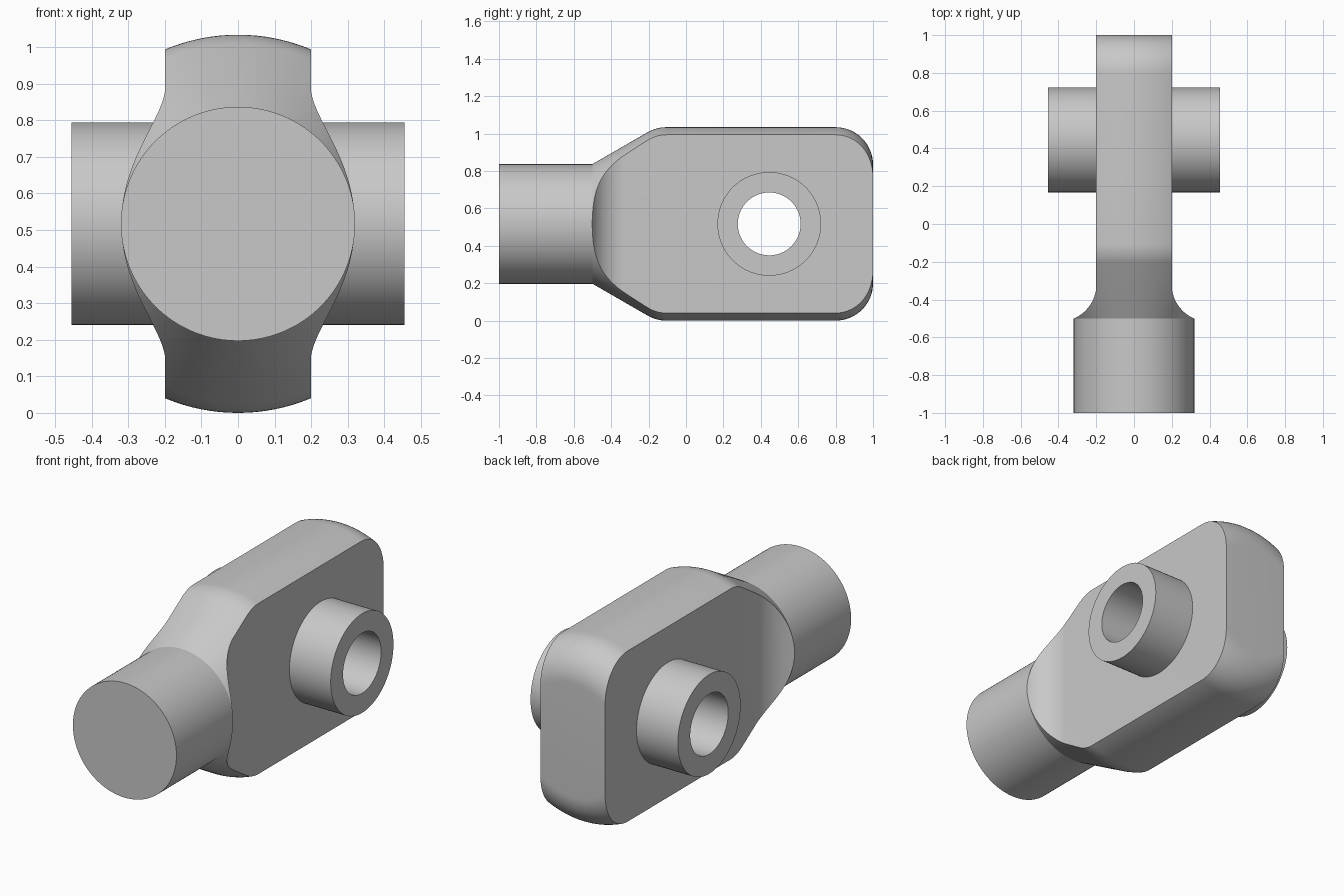
import bpy, bmesh, math
from mathutils import Matrix, Vector

cube = bpy.data.objects.get("Cube")
if cube:
    bpy.data.objects.remove(cube, do_unlink=True)

MID_Z = 0.517          # height of the shank axis
BODY_R, SHANK_R = 0.517, 0.32
HALF_T = 0.2           # half thickness of the flat tongue
PIN_Y = 0.445          # cross bore position

steel = bpy.data.materials.new("plain_grey")
steel.use_nodes = True
grey = (0.58, 0.58, 0.58, 1)
steel.diffuse_color = grey
steel.node_tree.nodes["Principled BSDF"].inputs["Base Color"].default_value = grey


def to_object(name, bm):
    bmesh.ops.recalc_face_normals(bm, faces=bm.faces)
    mesh = bpy.data.meshes.new(name)
    bm.to_mesh(mesh)
    bm.free()
    mesh.materials.append(steel)
    obj = bpy.data.objects.new(name, mesh)
    bpy.context.collection.objects.link(obj)
    return obj


def arc(cx, cy, r, start, end, steps):
    angles = [math.radians(start + (end - start) * i / steps) for i in range(steps + 1)]
    return [(cx + r * math.cos(a), cy + r * math.sin(a)) for a in angles]


def lathe(name, profile, segments=128):
    """Closed solid of revolution round the y axis from (y, radius) points."""
    bm = bmesh.new()
    rings = []
    for y, r in profile:
        turn = [2 * math.pi * i / segments for i in range(segments)]
        rings.append([bm.verts.new((r * math.sin(a), y, MID_Z + r * math.cos(a))) for a in turn])
    for a, b in zip(rings, rings[1:]):
        for i in range(segments):
            j = (i + 1) % segments
            bm.faces.new((a[i], a[j], b[j], b[i]))
    bm.faces.new(rings[0])
    bm.faces.new(rings[-1])
    return to_object(name, bm)


def prism(name, outline):
    """Vertical extrusion of an (x, y) outline."""
    bm = bmesh.new()
    face = bm.faces.new([bm.verts.new((x, y, -0.3)) for x, y in outline])
    moved = bmesh.ops.extrude_face_region(bm, geom=[face])["geom"]
    bmesh.ops.translate(bm, vec=(0, 0, 1.7),
                        verts=[v for v in moved if isinstance(v, bmesh.types.BMVert)])
    return to_object(name, bm)


def cross_cylinder(name, radius, length):
    bm = bmesh.new()
    place = Matrix.Translation((0, PIN_Y, MID_Z)) @ Matrix.Rotation(math.pi / 2, 4, "Y")
    bmesh.ops.create_cone(bm, cap_ends=True, segments=96, radius1=radius,
                          radius2=radius, depth=length, matrix=place)
    return to_object(name, bm)


def combine(target, tool, operation):
    mod = target.modifiers.new(operation.lower(), "BOOLEAN")
    mod.object, mod.operation, mod.solver = tool, operation, "EXACT"
    bpy.context.view_layer.objects.active = target
    bpy.ops.object.modifier_apply(modifier=mod.name)
    bpy.data.objects.remove(tool, do_unlink=True)


# Turned body: shank, cone, blended shoulder and rounded end
fillet = 0.2
shoulder = -0.5 + (BODY_R - SHANK_R) / math.tan(math.radians(30))
tangent = shoulder + fillet * math.tan(math.radians(15))
profile = [(-1, SHANK_R), (-0.5, SHANK_R)]
profile += arc(tangent, BODY_R - fillet, fillet, 120, 90, 8)
profile += arc(1 - fillet, BODY_R - fillet, fillet, 90, 0, 16)
body = lathe("rod_end_body", profile)

# Flat tongue: keep only a slab that flares back out to the full shank
start, end = Vector((HALF_T, -0.34)), Vector((0.323, -0.503))
chord = end - start
flare_r = 0.2
normal = Vector((-chord.y, chord.x)).normalized()
centre = (start + end) / 2 + normal * math.sqrt(flare_r ** 2 - chord.length_squared / 4)
a0, a1 = [math.degrees(math.atan2(p.y - centre.y, p.x - centre.x)) % 360 for p in (start, end)]
side = [(HALF_T, 1.2)] + arc(centre.x, centre.y, flare_r, a0, a1, 14) + [(0.6, -0.503), (0.6, -1.2)]
slab = prism("tongue_slab", side + [(-x, y) for x, y in reversed(side)])
combine(body, slab, "INTERSECT")

# Cross boss with a through bore
combine(body, cross_cylinder("cross_boss", 0.277, 0.91), "UNION")
combine(body, cross_cylinder("bore_cutter", 0.168, 1.2), "DIFFERENCE")

bpy.ops.object.select_all(action="DESELECT")
body.select_set(True)
bpy.context.view_layer.objects.active = body
bpy.ops.object.shade_smooth_by_angle(angle=math.radians(20))
